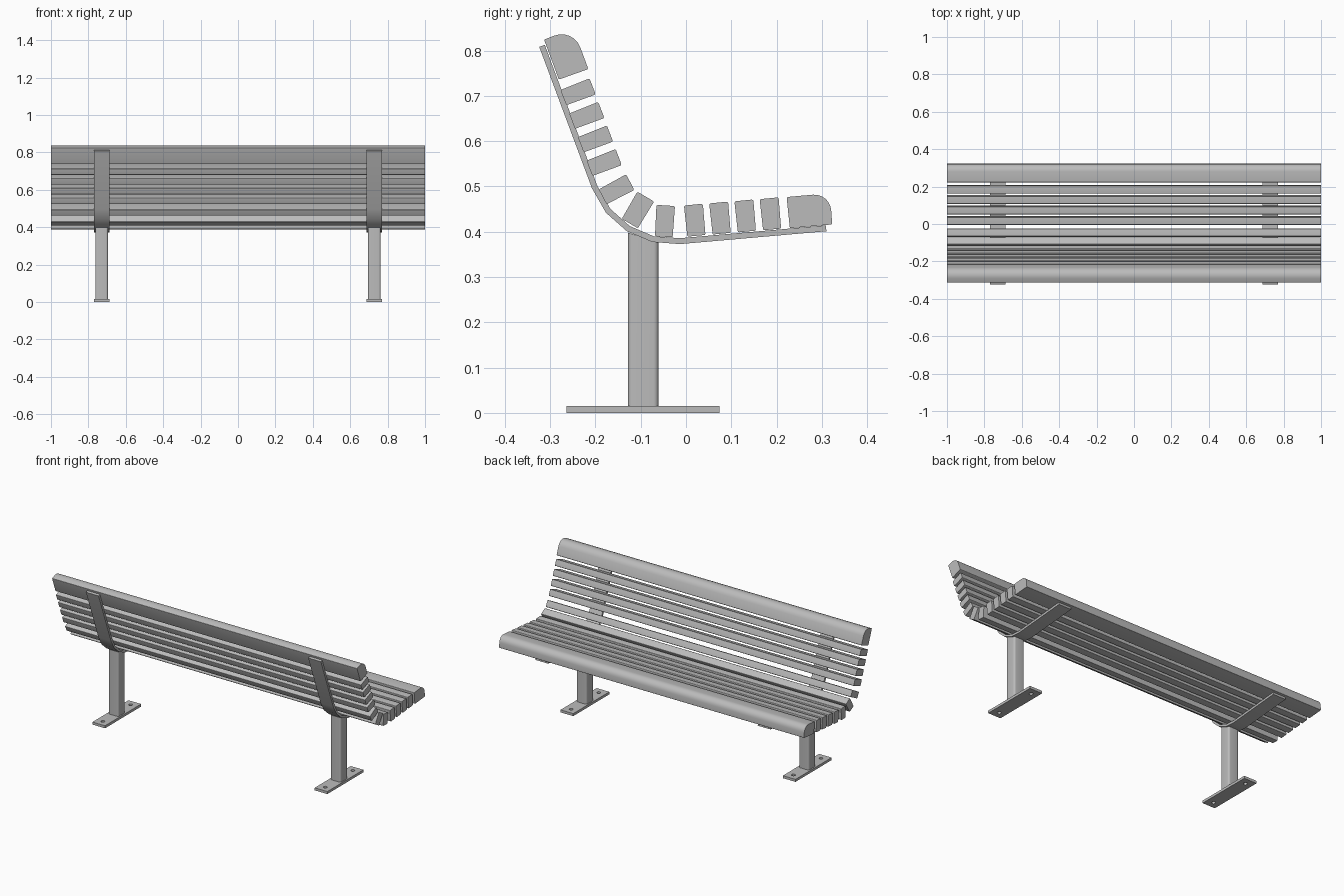
import bpy, bmesh, math
from mathutils import Vector

if "Cube" in bpy.data.objects:
    bpy.data.objects.remove(bpy.data.objects["Cube"])

# One grey finish for everything
grey = bpy.data.materials.new("grey")
grey.use_nodes = True
grey.diffuse_color = (0.5, 0.5, 0.5, 1)
grey.node_tree.nodes["Principled BSDF"].inputs["Base Color"].default_value = (0.5, 0.5, 0.5, 1)


def fillet(points, radii, segments=4, closed=True):
    """Round each corner of a 2D polyline by its own radius."""
    out = []
    n = len(points)
    for i, (p, r) in enumerate(zip(points, radii)):
        p = Vector(p)
        if r == 0 or (not closed and i in (0, n - 1)):
            out.append(p)
            continue
        a = (Vector(points[i - 1]) - p).normalized()
        b = (Vector(points[(i + 1) % n]) - p).normalized()
        half = a.angle(b) / 2
        centre = p + (a + b).normalized() * r / math.sin(half)
        start = p + a * r / math.tan(half) - centre
        end = p + b * r / math.tan(half) - centre
        sweep = start.angle(end)
        for k in range(segments + 1):
            t = k / segments
            out.append(centre + (start * math.sin((1 - t) * sweep)
                                 + end * math.sin(t * sweep)) / math.sin(sweep))
    return out


def prism(name, profile, low, high, place):
    """Extrude a closed profile; place maps (u, v, depth) to a position."""
    bm = bmesh.new()
    ends = [[bm.verts.new(place(p[0], p[1], d)) for p in profile] for d in (low, high)]
    n = len(profile)
    for ring in ends:
        bm.faces.new(ring)
    for i in range(n):
        j = (i + 1) % n
        bm.faces.new((ends[0][i], ends[0][j], ends[1][j], ends[1][i]))
    bmesh.ops.recalc_face_normals(bm, faces=bm.faces)
    mesh = bpy.data.meshes.new(name)
    bm.to_mesh(mesh)
    bm.free()
    ob = bpy.data.objects.new(name, mesh)
    bpy.context.collection.objects.link(ob)
    finish(ob)
    return ob


def finish(ob):
    ob.data.materials.clear()
    ob.data.materials.append(grey)
    bpy.ops.object.select_all(action="DESELECT")
    ob.select_set(True)
    bpy.context.view_layer.objects.active = ob
    bpy.ops.object.shade_smooth_by_angle(angle=math.radians(35))


def along_x(u, v, d):
    return (d, u, v)


def slat(name, y, z, angle, width, plus_round=0.004, minus_round=0.004):
    """Full-length slat standing on (y, z), with its depth pointing along angle."""
    a = math.radians(angle)
    normal = Vector((math.cos(a), math.sin(a)))
    side = Vector((-math.sin(a), math.cos(a)))
    base = Vector((y, z))
    w, depth = width / 2, 0.069
    corners = [base - side * (w - 0.001), base - side * w + normal * depth,
               base + side * w + normal * depth, base + side * (w - 0.001)]
    profile = fillet(corners, (0.003, minus_round, plus_round, 0.003), 6)
    prism(name, profile, -1, 1, along_x)


# Seat slats, the last one wide with a rounded front edge
for i in range(4):
    slat(f"seat_slat_{i + 1}", 0.023 + 0.0557 * i, 0.391 + 0.0047 * i, 95.5, 0.042)
slat("seat_front_slat", 0.276, 0.412, 95, 0.096, minus_round=0.037)

# Slats around the bend
slat("bend_slat_low", -0.049, 0.389, 86.5, 0.041)
slat("bend_slat_middle", -0.124, 0.418, 59.5, 0.043)
slat("bend_slat_high", -0.184, 0.477, 28, 0.039)

# Backrest slats, the top one wide and rounded
for i in range(4):
    slat(f"back_slat_{i + 1}", -0.213 - 0.0192 * i, 0.540 + 0.052 * i, 21, 0.038)
slat("back_top_slat", -0.297, 0.780, 20.4, 0.096, plus_round=0.044)

# Bent steel strap profile
thick = 0.013
top, bend, front = Vector((-0.324, 0.808)), Vector((-0.157, 0.360)), Vector((0.31, 0.401))
down = (bend - top).normalized()
ahead = (front - bend).normalized()
n_back = Vector((-down.y, down.x)) * thick
n_seat = Vector((-ahead.y, ahead.x)) * thick
half = down.angle(ahead) / 2
inner_bend = bend + (n_back + n_seat).normalized() * thick / math.cos(half)
outer = fillet((top, bend, front), (0, 0.19, 0), 4, False)
inner = fillet((top + n_back, inner_bend, front + n_seat), (0, 0.19 - thick, 0), 4, False)
strap = outer + inner[::-1]

POST_Y, PLATE_HALF, STRAP_HALF = -0.0945, 0.169, 0.0415


def base_plate(name, x):
    """Flat plate with a bolt hole near each end."""
    curve = bpy.data.curves.new(name, "CURVE")
    curve.dimensions = "2D"
    curve.fill_mode = "BOTH"
    curve.extrude = 0.0075
    w, l = STRAP_HALF, PLATE_HALF
    loops = [[(-w, -l), (w, -l), (w, l), (-w, l)]]
    for s in (-1, 1):
        turns = [k * math.tau / 16 for k in range(16)]
        loops.append([(0.011 * math.cos(t), s * (l - 0.04) + 0.011 * math.sin(t)) for t in turns])
    for loop in loops:
        spline = curve.splines.new("POLY")
        spline.points.add(len(loop) - 1)
        for point, (u, v) in zip(spline.points, loop):
            point.co = (u, v, 0, 1)
        spline.use_cyclic_u = True
    ob = bpy.data.objects.new(name, curve)
    ob.location = (x, POST_Y, 0.0075)
    bpy.context.collection.objects.link(ob)
    bpy.ops.object.select_all(action="DESELECT")
    ob.select_set(True)
    bpy.context.view_layer.objects.active = ob
    bpy.ops.object.convert(target="MESH")
    finish(bpy.context.view_layer.objects.active)


# Supports: strap, post with a sloped top, base plate
for label, x in (("right", -0.729), ("left", 0.729)):
    prism(f"{label}_strap", strap, x - STRAP_HALF, x + STRAP_HALF, along_x)
    h = 0.0338
    square = fillet([(-h, -h), (h, -h), (h, h), (-h, h)], [0.011] * 4, 5)

    def post_point(u, v, d):
        z = 0.387 - 0.33 * v if d else 0.014
        return (x + u, POST_Y + v, z)

    prism(f"{label}_post", square, 0, 1, post_point)
    base_plate(f"{label}_base_plate", x)
